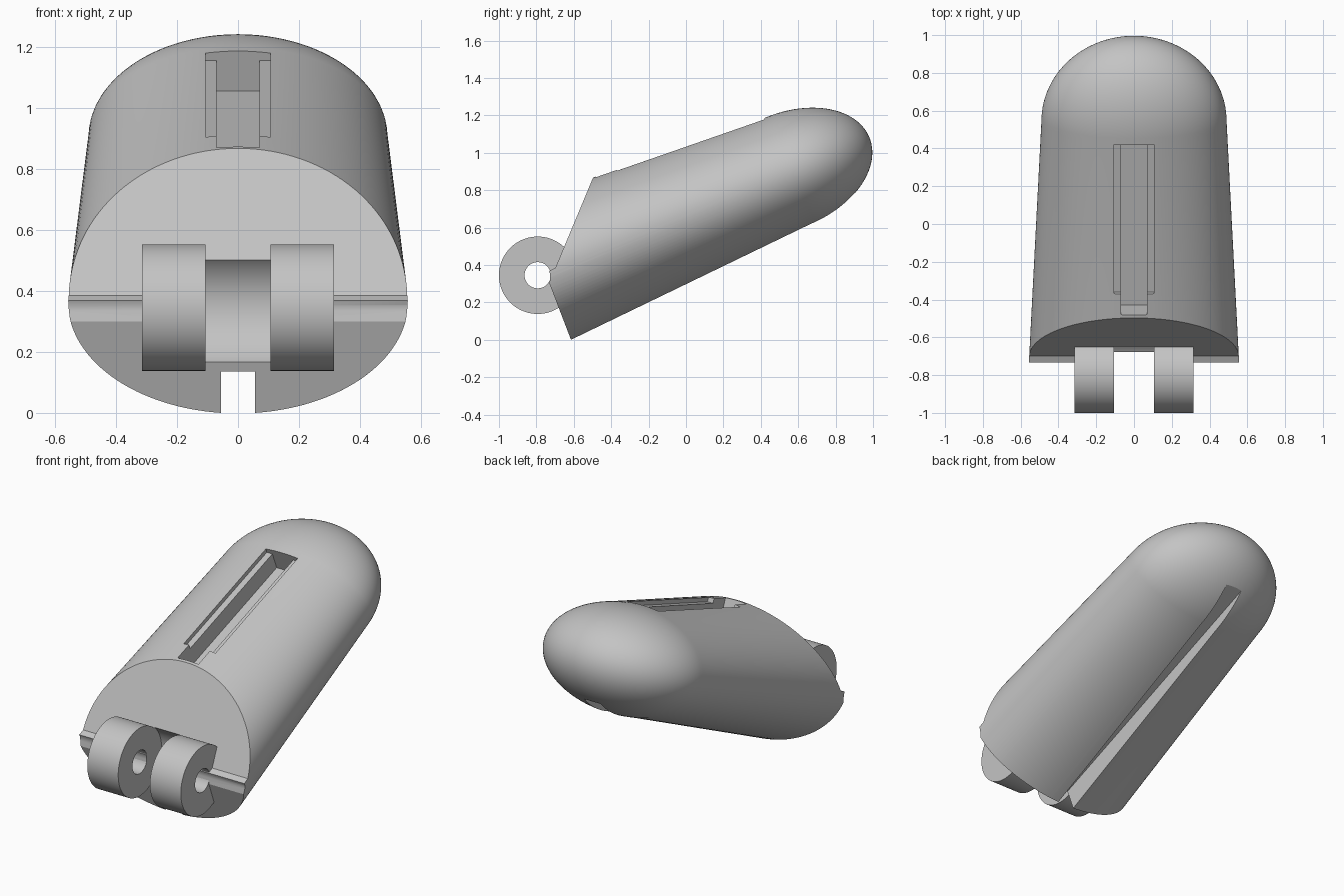
import bpy, bmesh, math
from mathutils import Matrix, Vector

if "Cube" in bpy.data.objects:
    bpy.data.objects.remove(bpy.data.objects["Cube"])

grey = bpy.data.materials.new("plain_grey")
grey.use_nodes = True
COLOUR = (0.55, 0.55, 0.55, 1)
grey.diffuse_color = COLOUR
grey.node_tree.nodes["Principled BSDF"].inputs["Base Color"].default_value = COLOUR

TILT = math.radians(22.5)
HINGE = Vector((0, -0.793, 0.345))


def make(name, bm):
    bmesh.ops.recalc_face_normals(bm, faces=bm.faces)
    mesh = bpy.data.meshes.new(name)
    bm.to_mesh(mesh)
    bm.free()
    mesh.materials.append(grey)
    ob = bpy.data.objects.new(name, mesh)
    bpy.context.collection.objects.link(ob)
    return ob


def tilted(u, v):
    """Point along the body axis (u) and across it (v), as y and z."""
    return (u * math.cos(TILT) - v * math.sin(TILT),
            u * math.sin(TILT) + v * math.cos(TILT))


def prism(name, side_profile, half_width):
    """Side profile of (y, z) points extruded across x."""
    bm = bmesh.new()
    face = bm.faces.new([bm.verts.new((-half_width, y, z)) for y, z in side_profile])
    new = bmesh.ops.extrude_face_region(bm, geom=[face])["geom"]
    moved = [e for e in new if isinstance(e, bmesh.types.BMVert)]
    bmesh.ops.translate(bm, verts=moved, vec=(2 * half_width, 0, 0))
    return make(name, bm)


def cross_cylinder(name, radius, x0, x1):
    bm = bmesh.new()
    place = Matrix.Translation(HINGE + Vector(((x0 + x1) / 2, 0, 0))) @ Matrix.Rotation(math.pi / 2, 4, "Y")
    bmesh.ops.create_cone(bm, cap_ends=True, segments=96, radius1=radius, radius2=radius,
                          depth=x1 - x0, matrix=place)
    return make(name, bm)


def cut(target, cutter):
    mod = target.modifiers.new("cut", "BOOLEAN")
    mod.operation, mod.solver, mod.object = "DIFFERENCE", "EXACT", cutter
    bpy.context.view_layer.objects.active = target
    bpy.ops.object.modifier_apply(modifier=mod.name)
    bpy.data.objects.remove(cutter)


def smooth(ob):
    bpy.ops.object.select_all(action="DESELECT")
    ob.select_set(True)
    bpy.context.view_layer.objects.active = ob
    bpy.ops.object.shade_smooth_by_angle(angle=math.radians(25))


# Body: tapered oval tube with a domed end
U0, AXIS_V, DOME, WIDE, HIGH, SIDES = 0.85, 0.625, 0.47, 0.49, 0.31, 128
rings = [(u, WIDE + 0.048 * (U0 - u), HIGH + 0.0575 * (U0 - u)) for u in (-0.8, U0)]
for i in range(1, 28):
    a = math.pi / 2 * i / 28
    rings.append((U0 + DOME * math.sin(a), WIDE * math.cos(a), HIGH * math.cos(a)))
bm = bmesh.new()
loops = []
for u, w, h in rings:
    loop = []
    for k in range(SIDES):
        a = math.tau * k / SIDES
        y, z = tilted(u, AXIS_V + h * math.sin(a))
        loop.append(bm.verts.new((w * math.cos(a), y, z)))
    loops.append(loop)
for a, b in zip(loops, loops[1:]):
    for k in range(SIDES):
        n = (k + 1) % SIDES
        bm.faces.new((a[k], a[n], b[n], b[k]))
bm.faces.new(loops[0])
tip = bm.verts.new((0, *tilted(U0 + DOME, AXIS_V)))
for k in range(SIDES):
    bm.faces.new((loops[-1][k], loops[-1][(k + 1) % SIDES], tip))
body = make("body", bm)

# Front: two sloping faces with a small grooved lip where they meet
cut(body, prism("front_cutter", [
    (-0.2, 1.58), (-0.698, 0.385), (-0.733, 0.368), (-0.726, 0.352), (-0.726, 0.335),
    (-0.73, 0.3), (-0.423, -0.5), (-2, -0.5), (-2, 1.58)], 1))

# Clearance between the hinge lugs
cut(body, cross_cylinder("clearance_cutter", 0.212, -0.107, 0.107))


# Stepped top slot, both depths following the taper
def top_slot(name, start, depth, half_width):
    def top(u):
        return 0.978 - 0.0586 * u
    pts = [(start, top(start) - depth), (U0 - 0.01, top(U0) - depth),
           (U0 - 0.01, 1.2), (start, 1.2)]
    return prism(name, [tilted(*p) for p in pts], half_width)


cut(body, top_slot("ledge_cutter", 0.005, 0.026, 0.107))
cut(body, top_slot("slot_cutter", -0.111, 0.134, 0.07))

# Underside slot running out through the dome
cut(body, prism("underside_cutter", [tilted(*p) for p in
                [(-1, 0.38), (1.4, 0.38), (1.4, 0), (-1, 0)]], 0.056))
smooth(body)

# Pair of pierced hinge lugs
for side, x0 in (("right", -0.315), ("left", 0.107)):
    lug = cross_cylinder(side + "_hinge_lug", 0.207, x0, x0 + 0.208)
    cut(lug, cross_cylinder("pin_cutter", 0.07, x0 - 0.1, x0 + 0.308))
    smooth(lug)
